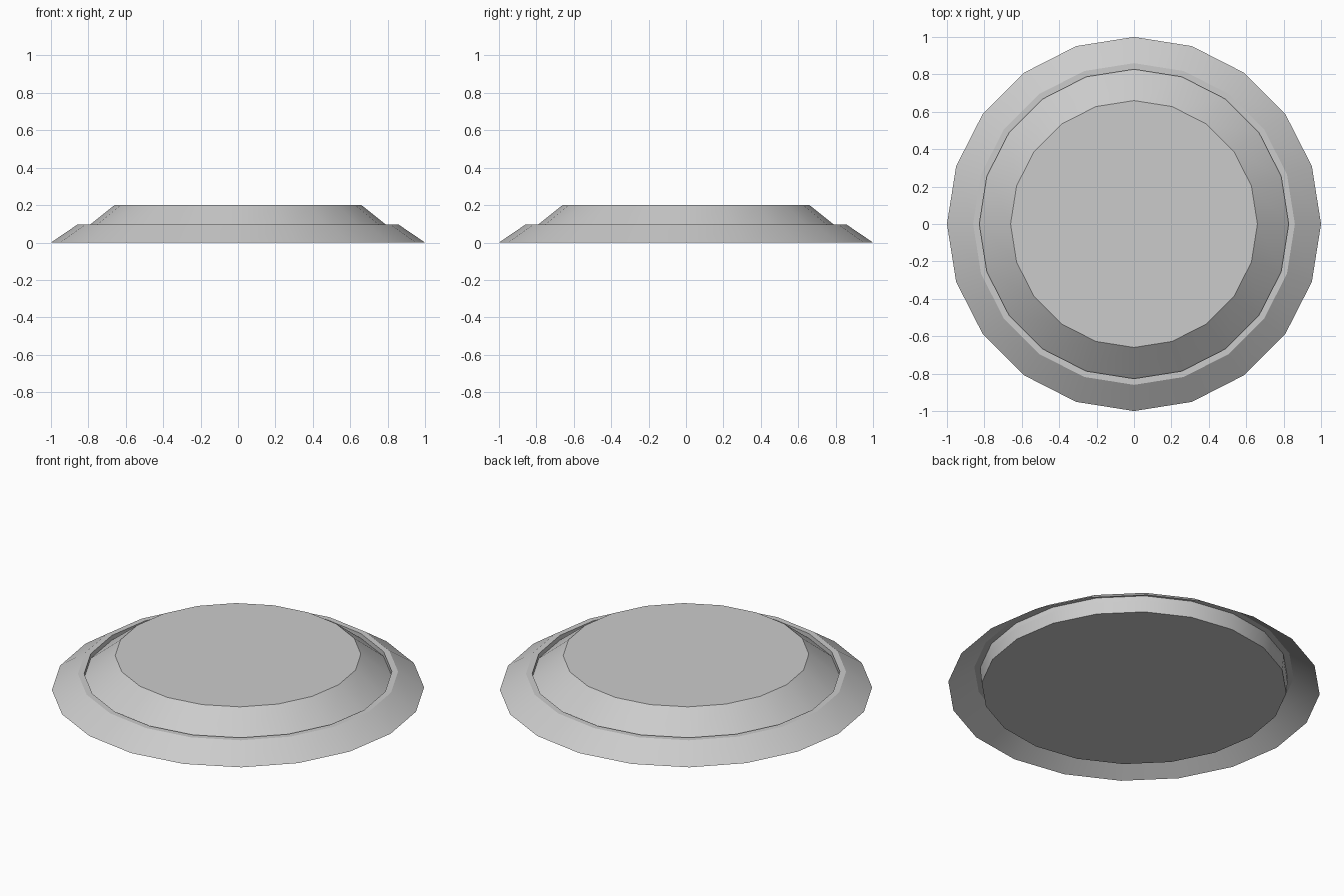
import bpy, bmesh, math

if "Cube" in bpy.data.objects:
    bpy.data.objects.remove(bpy.data.objects["Cube"])

SIDES = 20

def lathe(name, profile, cap_start=False, cap_end=False):
    """Spin an (r, z) profile around z into a low-poly shell."""
    bm = bmesh.new()
    rings = []
    for r, z in profile:
        rings.append([bm.verts.new((r * math.cos(2 * math.pi * i / SIDES),
                                    r * math.sin(2 * math.pi * i / SIDES), z))
                      for i in range(SIDES)])
    for a, b in zip(rings, rings[1:]):
        for i in range(SIDES):
            j = (i + 1) % SIDES
            bm.faces.new((a[i], a[j], b[j], b[i]))
    if cap_start:
        bm.faces.new(rings[0][::-1])
    if cap_end:
        bm.faces.new(rings[-1])
    me = bpy.data.meshes.new(name)
    bm.to_mesh(me)
    bm.free()
    ob = bpy.data.objects.new(name, me)
    bpy.context.collection.objects.link(ob)
    bpy.ops.object.select_all(action='DESELECT')
    ob.select_set(True)
    bpy.context.view_layer.objects.active = ob
    bpy.ops.object.shade_smooth_by_angle(angle=math.radians(25))
    return ob

# Sloped outer rim with a narrow ledge and a short inner wall, open underneath
lathe("outer_rim", [(1.0, 0.0), (0.86, 0.095), (0.827, 0.095), (0.827, 0.067)])

# Raised centre: closed drum with a bevelled flat top
lathe("raised_centre", [(0.82, 0.0), (0.827, 0.067), (0.66, 0.2)],
      cap_start=True, cap_end=True)
